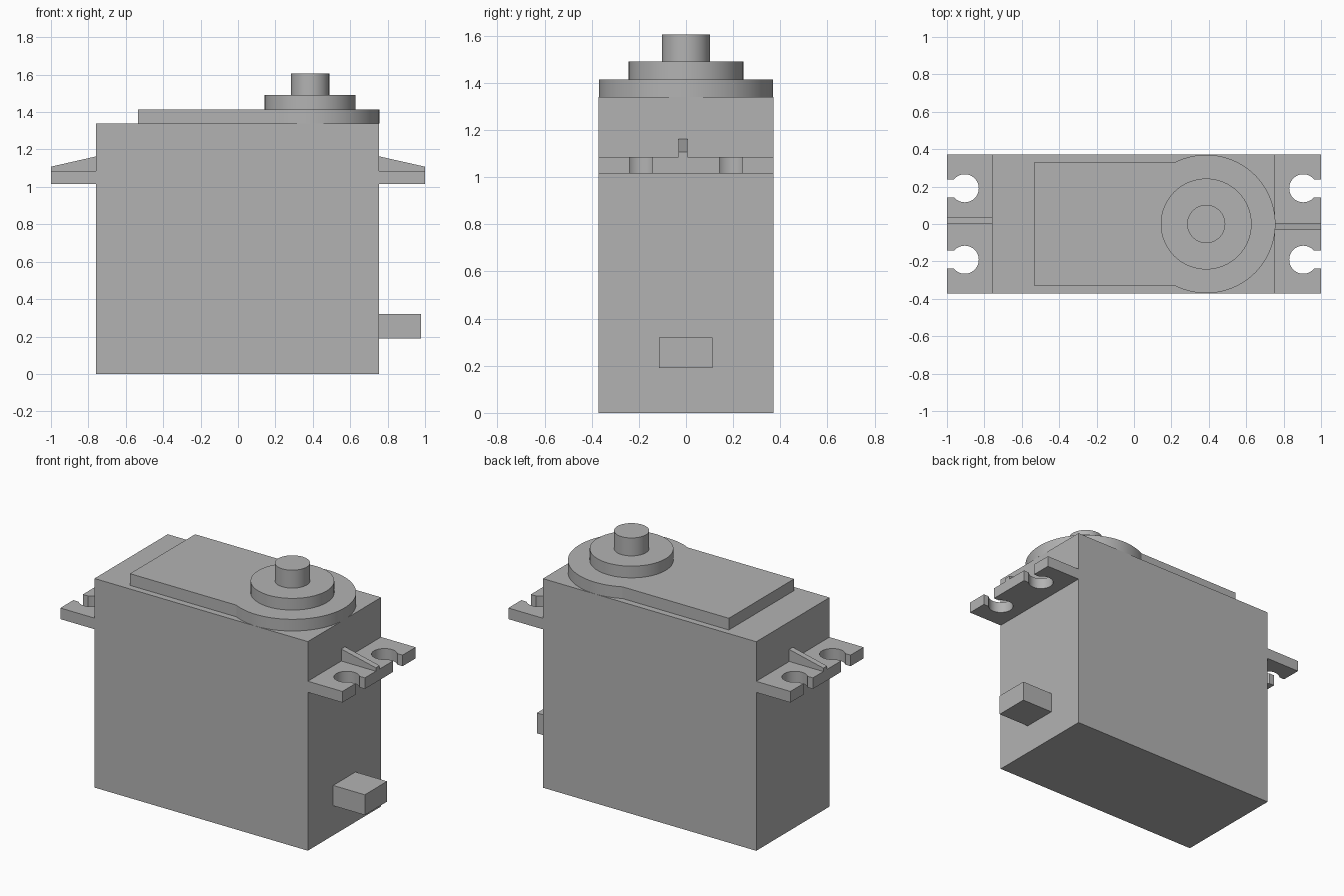
import bpy, bmesh, math
from mathutils import Vector

if "Cube" in bpy.data.objects:
    bpy.data.objects.remove(bpy.data.objects["Cube"])

grey = bpy.data.materials.new("plain grey")
grey.diffuse_color = (0.45, 0.45, 0.45, 1)
grey.use_nodes = True
grey.node_tree.nodes["Principled BSDF"].inputs["Base Color"].default_value = grey.diffuse_color


def prism(name, outline, direction):
    """Extrude a closed planar outline along a direction."""
    bm = bmesh.new()
    face = bm.faces.new([bm.verts.new(p) for p in outline])
    ext = bmesh.ops.extrude_face_region(bm, geom=[face])
    verts = [g for g in ext["geom"] if isinstance(g, bmesh.types.BMVert)]
    bmesh.ops.translate(bm, verts=verts, vec=Vector(direction))
    bmesh.ops.recalc_face_normals(bm, faces=bm.faces)
    mesh = bpy.data.meshes.new(name)
    bm.to_mesh(mesh)
    bm.free()
    mesh.materials.append(grey)
    obj = bpy.data.objects.new(name, mesh)
    bpy.context.collection.objects.link(obj)
    return obj


def box(name, x0, x1, y0, y1, z0, z1):
    return prism(name, [(x0, y0, z0), (x1, y0, z0), (x1, y1, z0), (x0, y1, z0)],
                 (0, 0, z1 - z0))


def arc(cx, cy, r, a0, a1, n):
    return [(cx + r * math.cos(a0 + (a1 - a0) * i / n),
             cy + r * math.sin(a0 + (a1 - a0) * i / n)) for i in range(n + 1)]


def plate(name, outline, z0, z1):
    return prism(name, [(x, y, z0) for x, y in outline], (0, 0, z1 - z0))


def smooth(obj):
    bpy.ops.object.select_all(action='DESELECT')
    obj.select_set(True)
    bpy.context.view_layer.objects.active = obj
    bpy.ops.object.shade_smooth_by_angle(angle=math.radians(25))


LEFT, RIGHT, HALF = -0.758, 0.755, 0.371
AXIS = 0.386

# Main case and cable outlet
box("case", LEFT, RIGHT, -HALF, HALF, 0, 1.34)
box("cable_outlet", RIGHT, 0.979, -0.114, 0.112, 0.19, 0.32)

# Raised lid: rectangle blending into a round gear housing
a = math.asin(0.33 / 0.37)
lid = [(-0.535, 0.33), (-0.535, -0.33)]
lid += arc(AXIS, 0, 0.37, a - math.pi, math.pi - a, 64)
smooth(plate("gear_lid", lid, 1.34, 1.415))

# Output boss and shaft
for name, r, z0, z1 in (("output_boss", 0.243, 1.415, 1.49),
                        ("output_shaft", 0.102, 1.49, 1.605)):
    smooth(plate(name, arc(AXIS, 0, r, 0, 2 * math.pi, 64)[:-1], z0, z1))

# Mounting ears with open keyhole slots, and a sloped rib on each
HOLE_R, SLOT = 0.075, 0.048
b = math.asin(SLOT / HOLE_R)
for side, s, wall, y0, y1 in (("right", 1, RIGHT, -0.032, 0.006),
                              ("left", -1, -LEFT, 0.0, 0.037)):
    ear = [(wall, -HALF), (1, -HALF)]
    for cy in (-0.191, 0.191):
        ear.append((1, cy - SLOT))
        ear += arc(0.905, cy, HOLE_R, -b, b - 2 * math.pi, 40)
        ear.append((1, cy + SLOT))
    ear += [(1, HALF), (wall, HALF)]
    smooth(plate(side + "_mounting_ear", [(s * x, y) for x, y in ear], 1.015, 1.086))
    prism(side + "_rib", [(s * wall, y0, 1.086), (s, y0, 1.086),
                          (s, y0, 1.108), (s * wall, y0, 1.163)], (0, y1 - y0, 0))
